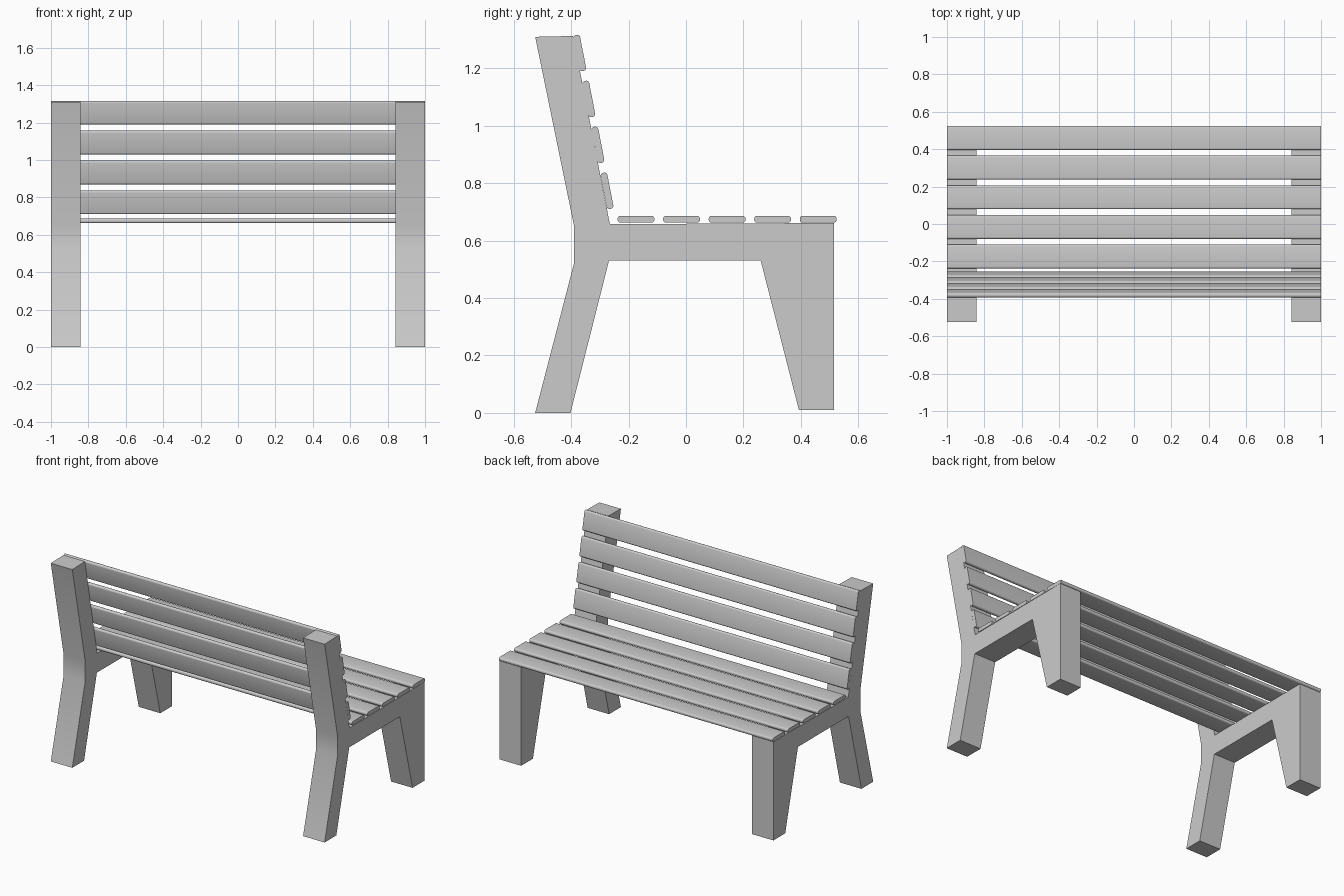
import bpy, bmesh, math
from mathutils import Matrix, Vector

if "Cube" in bpy.data.objects:
    bpy.data.objects.remove(bpy.data.objects["Cube"])


def finish(name, bm):
    bmesh.ops.recalc_face_normals(bm, faces=bm.faces)
    me = bpy.data.meshes.new(name)
    bm.to_mesh(me)
    bm.free()
    ob = bpy.data.objects.new(name, me)
    bpy.context.collection.objects.link(ob)
    bpy.context.view_layer.objects.active = ob
    ob.select_set(True)
    bpy.ops.object.shade_smooth_by_angle(angle=math.radians(30))
    ob.select_set(False)
    return ob


def slat(name, y, z, tilt=0.0):
    """Plank along x with its long edges rounded."""
    bm = bmesh.new()
    bmesh.ops.create_cube(bm, size=1)
    bmesh.ops.scale(bm, vec=(2.0, 0.128, 0.024), verts=bm.verts)
    long_edges = [e for e in bm.edges
                  if abs(e.verts[0].co.x - e.verts[1].co.x) > 1]
    bmesh.ops.bevel(bm, geom=long_edges, offset=0.01, segments=4,
                    profile=0.5, affect='EDGES')
    ob = finish(name, bm)
    ob.location = (0, y, z)
    ob.rotation_euler.x = tilt


# Side frame outline (y, z): rear leg, seat rail, front leg, backrest post
PROFILE = [(-0.525, 0), (-0.402, 0), (-0.268, 0.53), (0.26, 0.53),
           (0.393, 0.01), (0.516, 0.01), (0.516, 0.661), (-0.265, 0.657),
           (-0.393, 1.312), (-0.525, 1.309), (-0.39, 0.652), (-0.39, 0.52)]


def side_frame(name, x0, x1):
    bm = bmesh.new()
    face = bm.faces.new([bm.verts.new((x0, y, z)) for y, z in PROFILE])
    ext = bmesh.ops.extrude_face_region(bm, geom=[face], use_keep_orig=True)
    moved = [g for g in ext["geom"] if isinstance(g, bmesh.types.BMVert)]
    bmesh.ops.translate(bm, vec=(x1 - x0, 0, 0), verts=moved)
    finish(name, bm)


side_frame("left_side_frame", -1.0, -0.843)
side_frame("right_side_frame", 0.843, 1.0)

# Five seat slats
for i in range(5):
    slat(f"seat_slat_{i + 1}", -0.174 + i * 0.1585, 0.674)

# Four leaning backrest slats
low, high = Vector((-0.275, 0.773)), Vector((-0.37, 1.253))
for i in range(4):
    y, z = low.lerp(high, i / 3)
    slat(f"back_slat_{i + 1}", y, z, math.radians(90 + 11))
